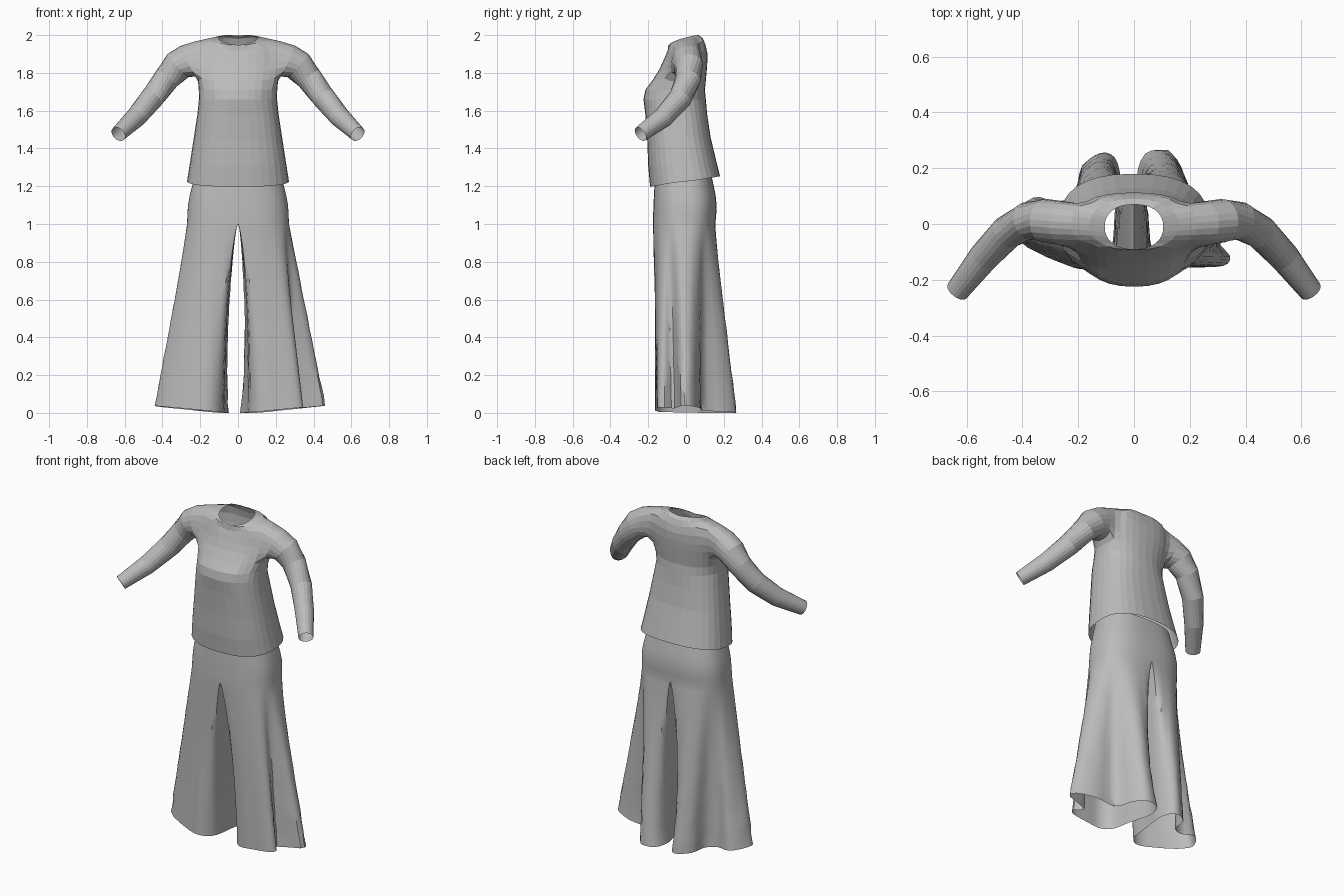
import bpy, bmesh, math, random
from mathutils import Vector

random.seed(4)
cube = bpy.data.objects.get("Cube")
if cube:
    bpy.data.objects.remove(cube)

cloth = bpy.data.materials.new("grey_cloth")
cloth.use_nodes = True
cloth.diffuse_color = (0.5, 0.5, 0.5, 1)
bsdf = cloth.node_tree.nodes["Principled BSDF"]
bsdf.inputs["Base Color"].default_value = (0.5, 0.5, 0.5, 1)
bsdf.inputs["Roughness"].default_value = 0.9


def finish(bm, name):
    bmesh.ops.recalc_face_normals(bm, faces=bm.faces)
    mesh = bpy.data.meshes.new(name)
    bm.to_mesh(mesh)
    bm.free()
    mesh.materials.append(cloth)
    obj = bpy.data.objects.new(name, mesh)
    bpy.context.collection.objects.link(obj)
    return obj


def power(v, p):
    return math.copysign(abs(v) ** p, v)


def half_oval(angle, w, front, back, p):
    """Point on the +x half of a squared oval; angle runs from front to back."""
    x = w * power(max(0, math.cos(angle)), p)
    y = (front + back) / 2 + (back - front) / 2 * power(math.sin(angle), p)
    return x, y


def bridge(bm, a, b):
    n = len(a)
    for i in range(n):
        j = (i + 1) % n
        bm.faces.new((a[i], a[j], b[j], b[i]))


# Shirt torso: height, front-to-back tilt, side rise, half width, front, back
TORSO = [
    (1.225, .028, 0, .27, -.19, .18), (1.32, .015, 0, .255, -.20, .16),
    (1.45, .01, 0, .235, -.205, .13), (1.58, 0, 0, .215, -.215, .112),
    (1.66, 0, 0, .207, -.225, .105), (1.71, 0, 0, .21, -.215, .10),
    (1.76, 0, 0, .215, -.178, .105), (1.815, 0, 0, .225, -.143, .11),
    (1.86, 0, 0, .23, -.122, .113), (1.9, .005, .02, .23, -.107, .113),
    (1.93, .015, .04, .215, -.097, .104), (1.961, .019, .022, .16, -.094, .09),
    (1.972, .025, .013, .105, -.09, .07)]
# Sleeve: centre, horizontal radius, vertical radius
SLEEVE = [
    ((.262, .002, 1.878), .088, .1), ((.318, .012, 1.838), .078, .083),
    ((.378, .012, 1.77), .068, .069), ((.455, -.03, 1.667), .061, .063),
    ((.54, -.12, 1.565), .054, .055), ((.634, -.241, 1.476), .042, .042)]
HALF = 16
J0, J1, R0, R1 = 5, 11, 6, 10      # armhole columns and rows

bm = bmesh.new()
rings = []
for z, tilt, rise, w, front, back in TORSO:
    ring = []
    for j in range(HALF + 1):
        t = math.pi * (j / HALF - .5)
        x, y = half_oval(t, w, front, back, .8 if z < 1.65 else .88)
        ring.append(bm.verts.new((x, y, z + tilt * math.sin(t) + rise * math.cos(t))))
    rings.append(ring)
for r in range(len(rings) - 1):
    for j in range(HALF):
        if not (R0 <= r < R1 and J0 <= j < J1):
            a, b = rings[r], rings[r + 1]
            bm.faces.new((a[j], a[j + 1], b[j + 1], b[j]))

# Sleeve grows out of the armhole border
loop = [rings[R0][j] for j in range(J0, J1)]
loop += [rings[r][J1] for r in range(R0, R1)]
loop += [rings[R1][j] for j in range(J1, J0, -1)]
loop += [rings[r][J0] for r in range(R1, R0, -1)]
soft = list(loop)
centres = [Vector(s[0]) for s in SLEEVE]
for i, (c, rh, rv) in enumerate(SLEEVE):
    c = Vector(c)
    d = (centres[min(i + 1, len(centres) - 1)] - centres[max(i - 1, 0)]).normalized()
    h = Vector((0, 0, 1)).cross(d).normalized()
    v = d.cross(h)
    ring = []
    for k in range(len(loop)):
        a = math.radians(216 + 360 * k / len(loop))
        ring.append(bm.verts.new(c + h * rh * math.cos(a) + v * rv * math.sin(a)))
    bridge(bm, loop, ring)
    loop = ring
    if i == 0:
        soft += ring
# Ease the armhole seam into the chest and shoulder
soft += [rings[r][j] for r in range(R0 - 1, R1 + 2) for j in (J0 - 1, J1 + 1)]
soft += [rings[r][j] for r in (R0 - 1, R1 + 1) for j in range(J0, J1 + 1)]
for _ in range(3):
    bmesh.ops.smooth_vert(bm, verts=soft, factor=.5, use_axis_x=True,
                          use_axis_y=True, use_axis_z=True)
shirt = finish(bm, "shirt")
mirror = shirt.modifiers.new("mirror", 'MIRROR')
mirror.merge_threshold = 0.001

# Trousers: hip sections (height, half width, front, back) and hem outlines
HIPS = [(1.28, .225, -.16, .13), (1.2, .243, -.167, .147), (1.15, .256, -.17, .157),
        (1.1, .265, -.172, .162), (1.05, .268, -.174, .16), (1.0, .27, -.175, .155)]
HEM_LEFT = [(.04, .04), (.06, -.09), (.12, -.15), (.21, -.155), (.32, -.15),
            (.345, -.115), (.31, -.06), (.45, -.025), (.445, .03), (.34, .075),
            (.215, .085), (.17, .2), (.12, .265), (.04, .25), (.01, .16)]
HEM_RIGHT = [(.065, .04), (.08, -.09), (.13, -.152), (.19, -.162), (.26, -.14),
             (.35, -.1), (.435, -.035), (.425, .03), (.36, .095), (.28, .08),
             (.21, .11), (.185, .21), (.12, .255), (.07, .24), (.05, .15)]
N, STEPS = 15, 3


def hip_outline(w, front, back):
    pts = [(0, -.01)]
    for k in range(1, N):
        pts.append(half_oval(math.pi * ((k - 1) / (N - 2) - .5), w, front, back, .78))
    return [Vector(p) for p in pts]


def smooth_loop(pts, s):
    """Closed Catmull-Rom curve; the inner side is straight where s is 0."""
    blend = min(1, s * 4)
    out = []
    for i in range(N):
        a, b, c, d = (pts[(i + k - 1) % N] for k in range(4))
        if i == 1:          # continue flat across the centre seam
            a = Vector((2 * b.x - c.x, c.y)).lerp(a, blend)
        if i == N - 2:
            d = Vector((2 * c.x - b.x, b.y)).lerp(d, blend)
        for k in range(STEPS):
            t = k / STEPS
            curve = .5 * (2 * b + (c - a) * t + (2 * a - 5 * b + 4 * c - d) * t * t
                          + (3 * b - a - 3 * c + d) * t ** 3)
            if i in (0, N - 1):
                curve = b.lerp(c, t).lerp(curve, blend)
            out.append(curve)
    return out


def build_leg(bm, hem, side):
    sections = [(z, 0, hip_outline(w, f, b)) for z, w, f, b in HIPS]
    last = sections[-1][2]
    for z in [.98, .95, .91] + [.86 - .86 * i / 16 for i in range(17)]:
        s = 1 - z
        pts = [p.lerp(Vector(q), s) for p, q in zip(last, hem)]
        for p in pts:       # open the gap between the legs
            p.x += .032 * max(0, math.sin(math.pi * s)) ** .6 * max(0, 1 - p.x / .15)
        sections.append((z, s, pts))
    previous = None
    for z, s, pts in sections:
        ring = []
        for p in smooth_loop(pts, s):
            x, y = max(0, p.x), p.y
            if s and p.y > -.1:     # crumpled cloth at the side and back
                x += random.uniform(-.003, .003) * s
                y += random.uniform(-.003, .003) * s
            lift = s * (.1 * max(0, x - .1) + .02 * max(0, .1 - y))
            ring.append(bm.verts.new((side * x, y, z + lift)))
        if previous:
            bridge(bm, previous, ring)
        previous = ring


bm = bmesh.new()
build_leg(bm, HEM_LEFT, 1)
build_leg(bm, HEM_RIGHT, -1)
# Remove the wall between the halves and weld the centre seam
wall = [f for f in bm.faces if all(abs(v.co.x) < 1e-4 for v in f.verts)]
bmesh.ops.delete(bm, geom=wall, context='FACES')
bmesh.ops.remove_doubles(bm, verts=[v for v in bm.verts if abs(v.co.x) < 1e-4], dist=1e-4)
trousers = finish(bm, "trousers")

bpy.ops.object.select_all(action='DESELECT')
trousers.select_set(True)
bpy.context.view_layer.objects.active = trousers
bpy.ops.object.shade_smooth_by_angle(angle=math.radians(40))
